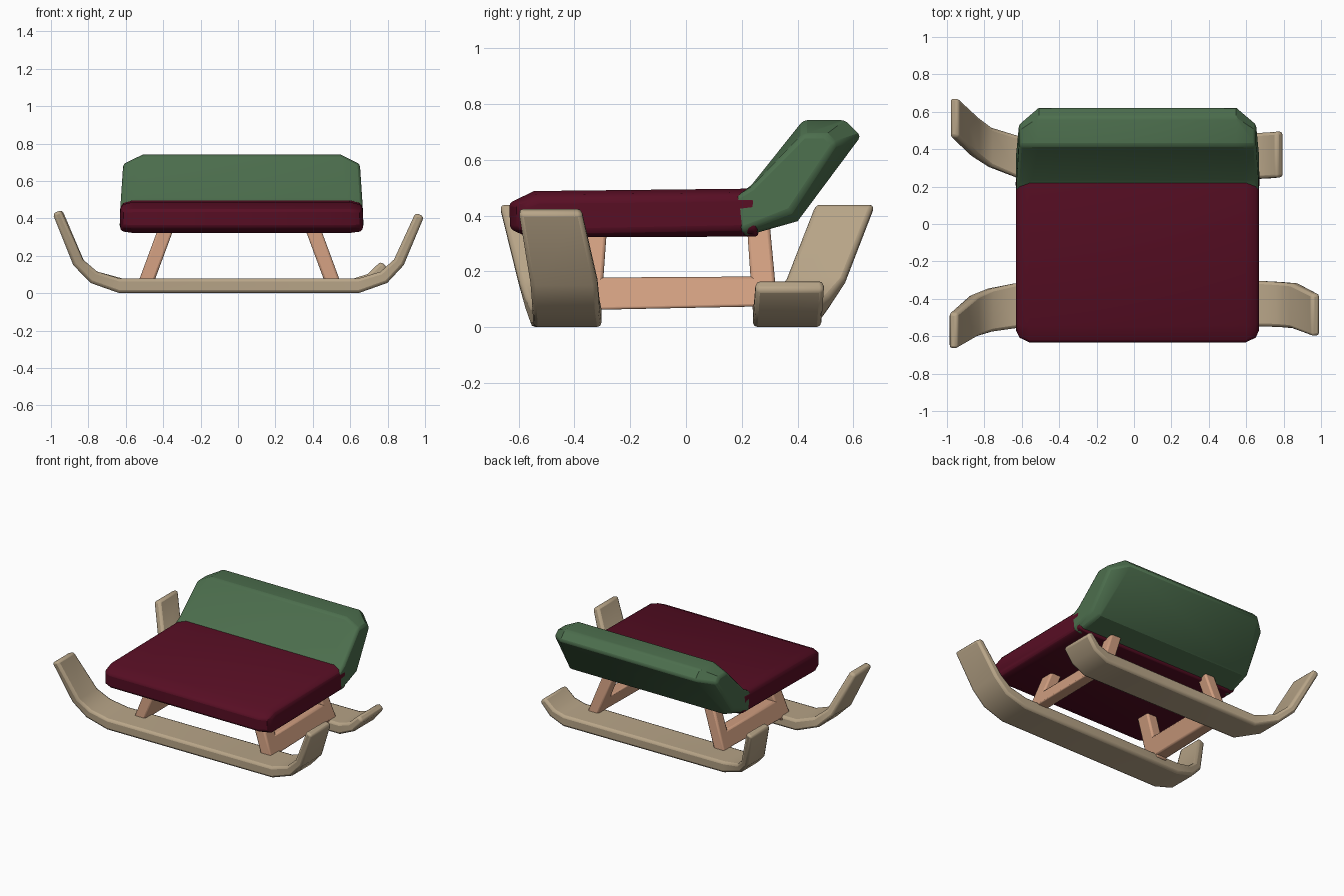
import bpy, bmesh, math
from mathutils import Vector

if "Cube" in bpy.data.objects:
    bpy.data.objects.remove(bpy.data.objects["Cube"])


def material(name, rgb):
    m = bpy.data.materials.new(name)
    lin = [(c / 255 / 12.92) if c < 11 else ((c / 255 + 0.055) / 1.055) ** 2.4 for c in rgb]
    m.diffuse_color = (*lin, 1)
    m.use_nodes = True
    m.node_tree.nodes["Principled BSDF"].inputs["Base Color"].default_value = m.diffuse_color
    return m


MAROON = material("maroon cushion", (88, 14, 36))
GREEN = material("green cushion", (76, 110, 77))
PALE = material("pale wood", (184, 165, 136))
WOOD = material("warm wood", (208, 158, 128))


def loft(name, rings, mat, bevel, segments=2, limit=50):
    """Closed solid through a row of equal-length rings."""
    bm = bmesh.new()
    loops = [[bm.verts.new(p) for p in ring] for ring in rings]
    n = len(loops[0])
    for a, b in zip(loops, loops[1:]):
        for i in range(n):
            j = (i + 1) % n
            bm.faces.new((a[i], a[j], b[j], b[i]))
    bm.faces.new(loops[0][::-1])
    bm.faces.new(loops[-1])
    bmesh.ops.recalc_face_normals(bm, faces=bm.faces)
    me = bpy.data.meshes.new(name)
    bm.to_mesh(me)
    bm.free()
    me.materials.append(mat)
    ob = bpy.data.objects.new(name, me)
    bpy.context.collection.objects.link(ob)
    mod = ob.modifiers.new("soft edges", 'BEVEL')
    mod.width, mod.segments = bevel, segments
    mod.limit_method, mod.angle_limit = 'ANGLE', math.radians(limit)
    bpy.ops.object.select_all(action='DESELECT')
    ob.select_set(True)
    bpy.context.view_layer.objects.active = ob
    bpy.ops.object.shade_smooth_by_angle(angle=math.radians(35))
    return ob


def runner(name, stations):
    """Bent plank; stations are (x, z, y centre, width, thickness)."""
    rings = []
    for i, (x, z, y, w, t) in enumerate(stations):
        a = stations[max(i - 1, 0)]
        b = stations[min(i + 1, len(stations) - 1)]
        d = Vector((b[0] - a[0], 0, b[1] - a[1])).normalized()
        up = Vector((-d.z, 0, d.x)) * t / 2
        c, side = Vector((x, y, z)), Vector((0, w / 2, 0))
        rings.append([c - side - up, c + side - up, c + side + up, c - side + up])
    loft(name, rings, PALE, 0.016)


# Runners with upturned ends
runner("front_runner", [
    (-0.968, 0.435, -0.572, 0.19, 0.05), (-0.855, 0.165, -0.49, 0.22, 0.06),
    (-0.77, 0.085, -0.46, 0.23, 0.07), (-0.635, 0.04, -0.437, 0.24, 0.078),
    (0.645, 0.04, -0.425, 0.245, 0.078), (0.78, 0.085, -0.43, 0.24, 0.07),
    (0.86, 0.165, -0.437, 0.24, 0.06), (0.972, 0.42, -0.487, 0.225, 0.05)])
runner("back_runner", [
    (-0.962, 0.435, 0.57, 0.21, 0.05), (-0.85, 0.165, 0.465, 0.21, 0.055),
    (-0.77, 0.09, 0.41, 0.21, 0.06), (-0.62, 0.04, 0.358, 0.225, 0.078),
    (0.62, 0.04, 0.362, 0.245, 0.078), (0.71, 0.075, 0.366, 0.245, 0.065),
    (0.782, 0.153, 0.372, 0.245, 0.05)])


def rect(x0, x1, y0, y1, z):
    return [(x0, y0, z), (x1, y0, z), (x1, y1, z), (x0, y1, z)]


# Splayed legs and the side rails between them
for s, side in ((-1, "left"), (1, "right")):
    off = 0.015 if s > 0 else -0.0

    def xs(z):
        c = s * (0.513 - 0.37 * (z - 0.0)) + off
        return c - 0.042, c + 0.042

    for end, low, high in (("front", (-0.41, -0.305), (-0.385, -0.282)),
                           ("back", (0.24, 0.33), (0.218, 0.30))):
        loft(f"{side}_{end}_leg",
             [rect(*xs(0.05), *low, 0.05), rect(*xs(0.37), *high, 0.37)], WOOD, 0.012)
    rings = []
    for y, z0, z1 in ((-0.36, 0.062, 0.178), (0.28, 0.075, 0.182)):
        a, b = xs(z0), xs(z1)
        rings.append([(a[0], y, z0), (a[1], y, z0), (b[1], y, z1), (b[0], y, z1)])
    loft(f"{side}_rail", rings, WOOD, 0.01)

# Seat cushion
X0, X1 = -0.63, 0.668
seat_profile = [(-0.565, 0.322), (-0.63, 0.352), (-0.633, 0.445),
                (-0.545, 0.488), (0.26, 0.497), (0.26, 0.325)]
seat_inner = [(-0.55, 0.34), (-0.57, 0.36), (-0.57, 0.44),
              (-0.53, 0.455), (0.25, 0.462), (0.25, 0.355)]


def mid(p, q, f):
    return [(a[0] + (b[0] - a[0]) * f, a[1] + (b[1] - a[1]) * f) for a, b in zip(p, q)]


def cushion(name, inner, outer, inset, mat):
    steps = [(X0, inner), (X0 + inset * 0.25, mid(inner, outer, 0.6)), (X0 + inset, outer),
             (X1 - inset, outer), (X1 - inset * 0.25, mid(inner, outer, 0.6)), (X1, inner)]
    return loft(name, [[(x, y, z) for y, z in prof] for x, prof in steps], mat, 0.012, 2, 40)


cushion("seat", seat_inner, seat_profile, 0.07, MAROON)

# Sloping backrest, wide at the root and chamfered at the upper corners
back = [(0.205, 0.325), (0.205, 0.485), (0.235, 0.51), (0.42, 0.742),
        (0.57, 0.742), (0.627, 0.685), (0.40, 0.38)]
back_end = [(0.195, 0.345), (0.172, 0.465), (0.235, 0.503), (0.42, 0.69),
            (0.50, 0.69), (0.535, 0.655), (0.375, 0.415)]
rings = []
for e, prof in ((1, back_end), (0, back)):
    rings.append([(X0 - 0.003 + (0.02 * max(0, z - 0.4) / 0.3 if e else
                   0.03 + 0.095 * min(1, max(0, z - 0.33) / 0.3)), y, z) for y, z in prof])
for e, prof in ((0, back), (1, back_end)):
    rings.append([(X1 + 0.003 - (0.02 * max(0, z - 0.4) / 0.3 if e else
                   0.03 + 0.095 * min(1, max(0, z - 0.33) / 0.3)), y, z) for y, z in prof])
loft("backrest", rings, GREEN, 0.014, 2, 40)
